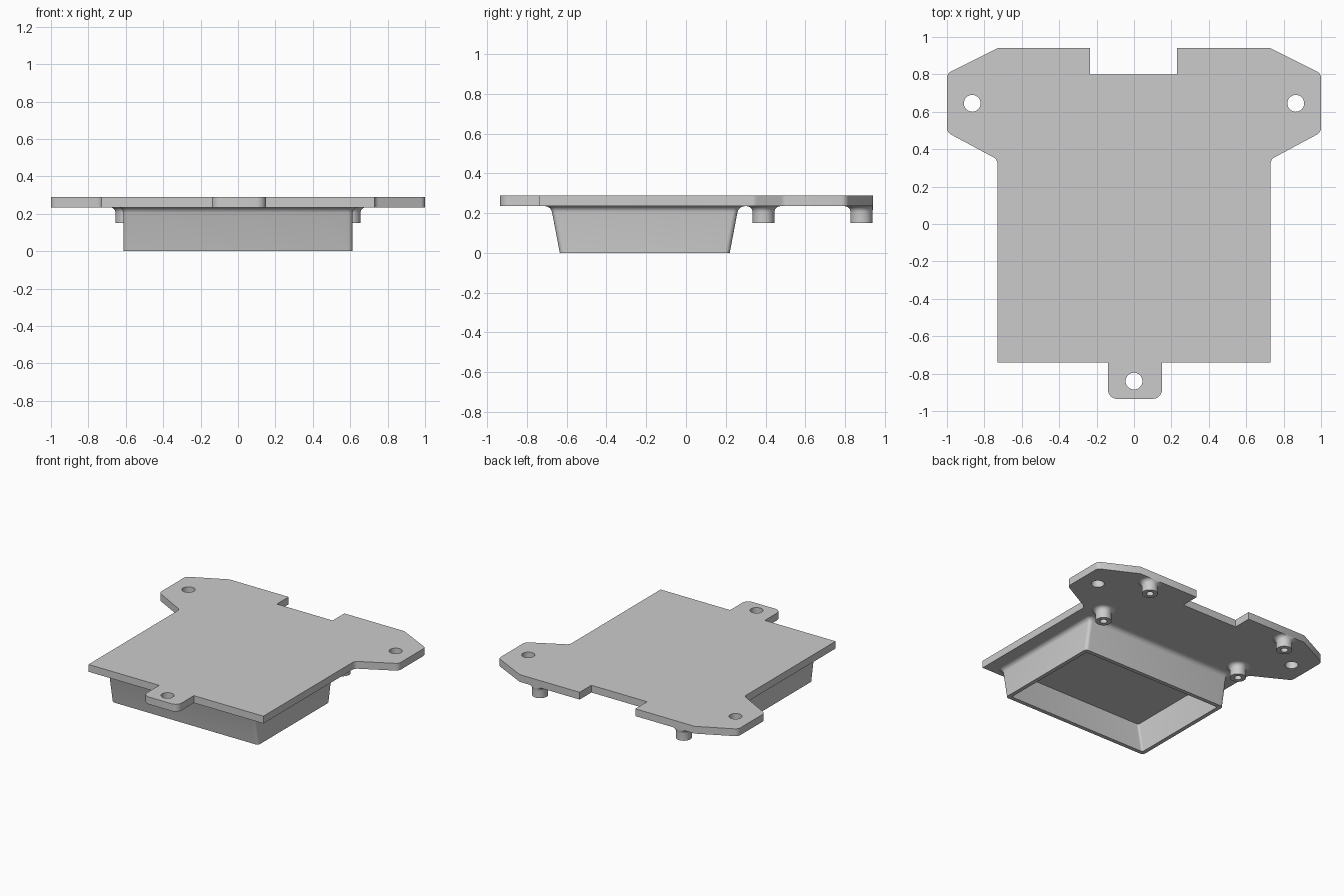
import bpy, bmesh, math
from mathutils import Vector

cube = bpy.data.objects.get("Cube")
if cube:
    bpy.data.objects.remove(cube, do_unlink=True)

grey = bpy.data.materials.new("mid_grey")
grey.use_nodes = True
colour = (0.6, 0.6, 0.6, 1)
grey.diffuse_color = colour
grey.node_tree.nodes["Principled BSDF"].inputs["Base Color"].default_value = colour

PLATE_BOTTOM, PLATE_TOP = 0.235, 0.29
BACK = 0.94
FILLET = 0.03


def finish(name, mesh, angle=30):
    obj = bpy.data.objects.new(name, mesh)
    bpy.context.collection.objects.link(obj)
    mesh.materials.clear()
    mesh.materials.append(grey)
    bpy.ops.object.select_all(action='DESELECT')
    obj.select_set(True)
    bpy.context.view_layer.objects.active = obj
    bpy.ops.object.shade_smooth_by_angle(angle=math.radians(angle))
    return obj


def circle(x, y, r, n=32):
    return [(x + r * math.cos(math.tau * i / n), y + r * math.sin(math.tau * i / n))
            for i in range(n)]


def rounded(corners, steps=6):
    """Round each (x, y, radius) corner of a closed outline."""
    out = []
    for i, (x, y, r) in enumerate(corners):
        p = Vector((x, y))
        if r == 0:
            out.append((x, y))
            continue
        a = (Vector(corners[i - 1][:2]) - p).normalized()
        b = (Vector(corners[(i + 1) % len(corners)][:2]) - p).normalized()
        half = a.angle(b) / 2
        centre = p + (a + b).normalized() * (r / math.sin(half))
        start = (p + a * (r / math.tan(half)) - centre).normalized()
        end = (p + b * (r / math.tan(half)) - centre).normalized()
        for k in range(steps + 1):
            t = k / steps * (math.pi - 2 * half)
            weight = math.sin(math.pi - 2 * half)
            spoke = (start * math.sin(math.pi - 2 * half - t) + end * math.sin(t)) / weight
            out.append(tuple(centre + spoke * r))
    return out


def loft_loop(name, rings):
    """Skin rings of points, joining the last ring back to the first."""
    bm = bmesh.new()
    loops = [[bm.verts.new(p) for p in ring] for ring in rings]
    for i, hi in enumerate(loops):
        lo = loops[i - 1]
        for j in range(len(hi)):
            bm.faces.new((lo[j - 1], lo[j], hi[j], hi[j - 1]))
    bmesh.ops.recalc_face_normals(bm, faces=bm.faces)
    mesh = bpy.data.meshes.new(name)
    bm.to_mesh(mesh)
    bm.free()
    return finish(name, mesh)


def fillet_steps(n=6):
    """Outward offset and height along the fillet under the plate."""
    for k in range(n + 1):
        a = math.pi / 2 * k / n
        yield FILLET * (1 - math.cos(a)), PLATE_BOTTOM - FILLET * (1 - math.sin(a))


# Cover plate: outline with side ears, back notch and front tab, plus screw holes
ear = [(0.73, 0.345, 0.04), (1, 0.49, 0.04), (1, 0.805, 0.04), (0.73, BACK, 0)]
outline = [(-0.14, -0.74, 0), (-0.14, -0.935, 0.05), (0.15, -0.935, 0.05),
           (0.15, -0.74, 0), (0.73, -0.74, 0)]
outline += ear + [(0.23, BACK, 0), (0.23, 0.8, 0), (-0.235, 0.8, 0), (-0.235, BACK, 0)]
outline += [(-x, y, r) for x, y, r in reversed(ear)] + [(-0.73, -0.74, 0)]
holes = [circle(x, y, 0.045) for x, y in ((-0.865, 0.645), (0.865, 0.645), (0, -0.84))]

curve = bpy.data.curves.new("plate_outline", 'CURVE')
curve.dimensions = '2D'
curve.fill_mode = 'BOTH'
curve.extrude = (PLATE_TOP - PLATE_BOTTOM) / 2
for loop in [rounded(outline)] + holes:
    spline = curve.splines.new('POLY')
    spline.points.add(len(loop) - 1)
    for point, (x, y) in zip(spline.points, loop):
        point.co = (x, y, 0, 1)
    spline.use_cyclic_u = True
helper = bpy.data.objects.new("plate_outline", curve)
bpy.context.collection.objects.link(helper)
bpy.context.view_layer.update()
graph = bpy.context.evaluated_depsgraph_get()
plate = bpy.data.meshes.new_from_object(helper.evaluated_get(graph))
bpy.data.objects.remove(helper, do_unlink=True)
bm = bmesh.new()
bm.from_mesh(plate)
bmesh.ops.remove_doubles(bm, verts=bm.verts, dist=0.0005)
bmesh.ops.recalc_face_normals(bm, faces=bm.faces)
bmesh.ops.translate(bm, verts=bm.verts, vec=(0, 0, (PLATE_BOTTOM + PLATE_TOP) / 2))
bm.to_mesh(plate)
bm.free()
finish("cover_plate", plate)


# Open skirt under the plate: straight sides, sloping front and back
def skirt_ring(offset, z):
    slope = 0.19 * z + offset
    x, front, back = 0.613 + offset, -0.635 - slope, 0.22 + slope
    r = 0.025 + max(offset, -0.01)
    corners = [(-x, front, r), (x, front, r), (x, back, r), (-x, back, r)]
    return [(px, py, z) for px, py in rounded(corners)]


loft_loop("skirt", [skirt_ring(-0.03, PLATE_BOTTOM), skirt_ring(-0.03, 0), skirt_ring(0, 0)]
          + [skirt_ring(o, z) for o, z in fillet_steps()])

# Four hollow screw posts, trimmed flush with the back edge of the plate
for side, x in (("right", -0.6), ("left", 0.6)):
    for place, y in (("front", 0.39), ("back", 0.883)):
        profile = [(0.025, PLATE_BOTTOM), (0.025, 0.15), (0.055, 0.15)]
        profile += [(0.055 + o, z) for o, z in fillet_steps()]
        loft_loop(f"{place}_{side}_post",
                  [[(px, min(py, BACK), z) for px, py in circle(x, y, r)] for r, z in profile])
